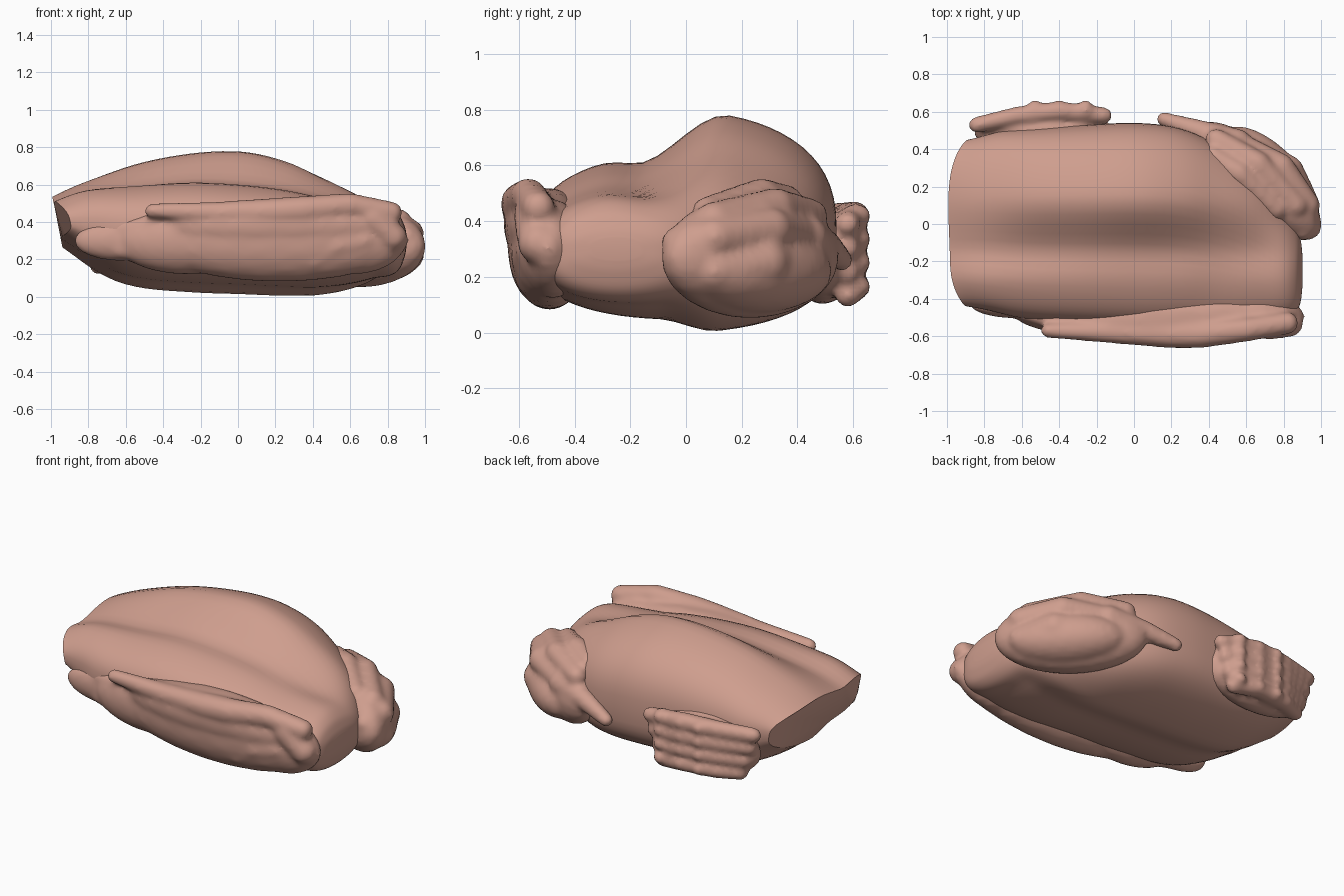
import bpy, bmesh, math
from mathutils import Vector, Matrix

cube = bpy.data.objects.get("Cube")
if cube:
    bpy.data.objects.remove(cube, do_unlink=True)

clay = bpy.data.materials.new("clay_pink")
clay.use_nodes = True
color = (0.62, 0.34, 0.27, 1)
clay.diffuse_color = color
clay.node_tree.nodes["Principled BSDF"].inputs["Base Color"].default_value = color


def finish(name, bm):
    mesh = bpy.data.meshes.new(name)
    bm.to_mesh(mesh)
    bm.free()
    mesh.materials.append(clay)
    obj = bpy.data.objects.new(name, mesh)
    bpy.context.collection.objects.link(obj)
    return obj


def smooth(a, b, t):
    t = max(0, min(1, (t - a) / (b - a)))
    return t * t * (3 - 2 * t)


def catmull(a, b, c, d, t):
    return [0.5 * (2 * q + (r - p) * t + (2 * p - 5 * q + 4 * r - s) * t * t
                   + (3 * q - p - 3 * r + s) * t ** 3) for p, q, r, s in zip(a, b, c, d)]


# Body sections: x, y min, y max, bottom, widest height, front ridge, groove, back ridge
sections = [
    (-.97, -.44, .45, .26, .40, .54, .50, .54),
    (-.80, -.47, .49, .14, .38, .61, .55, .62),
    (-.55, -.51, .51, .05, .36, .63, .58, .72),
    (-.25, -.53, .53, .02, .36, .645, .61, .78),
    (.02, -.54, .54, .01, .35, .63, .60, .79),
    (.25, -.54, .51, .00, .33, .60, .57, .74),
    (.45, -.54, .42, .00, .31, .55, .53, .66),
    (.65, -.53, .27, .03, .29, .52, .49, .58),
    (.79, -.51, .10, .08, .29, .49, .47, .50),
    (.86, -.48, .00, .14, .29, .44, .43, .43),
    (.89, -.42, -.08, .21, .30, .38, .38, .38),
    (.90, -.34, -.16, .26, .30, .34, .34, .34),
]


def body_ring(bm, section, count=64):
    x, y0, y1, low, mid, front, groove, back = section
    ring = []
    for i in range(count):
        a = math.tau * i / count
        y = (y0 + y1) / 2 + (y1 - y0) / 2 * math.cos(a)
        s = math.sin(a)
        if s >= 0:
            top = front + (groove - front) * smooth(-.32, -.12, y)
            top += (back - groove) * smooth(-.19, .16, y)
            z = mid + (top - mid) * s ** .75
        else:
            # The underside sits a little higher beneath the front lobe
            lift = .05 * (1 - smooth(-.1, .12, y)) * smooth(.9, .7, x)
            z = mid - (mid - low - lift) * (-s) ** .62
        # Slanted, slightly bowed cut at the open end
        end = smooth(.6, .97, -x)
        px = x + end * (.07 * (y / .44) ** 4 - .2 * (z - .42))
        ring.append(bm.verts.new((px, y, z)))
    return ring


bm = bmesh.new()
rings = []
for i in range(len(sections) - 1):
    quad = [sections[max(0, min(len(sections) - 1, i + k))] for k in (-1, 0, 1, 2)]
    rings += [body_ring(bm, catmull(*quad, j / 5)) for j in range(5)]
rings.append(body_ring(bm, sections[-1]))
for a, b in zip(rings, rings[1:]):
    for i in range(len(a)):
        j = (i + 1) % len(a)
        bm.faces.new((a[i], a[j], b[j], b[i]))
bm.faces.new(rings[0])
bm.faces.new(rings[-1])
bmesh.ops.recalc_face_normals(bm, faces=bm.faces)
body = finish("body", bm)
body.select_set(True)
bpy.context.view_layer.objects.active = body
bpy.ops.object.shade_smooth_by_angle(angle=math.radians(50))


# Soft appendages: overlapping ellipsoids and tapered limbs fused together
def blob(bm, center, radii, turn=0):
    m = Matrix.Translation(center) @ Matrix.Rotation(math.radians(turn), 4, "Z")
    m = m @ Matrix.Diagonal((*radii, 1))
    bmesh.ops.create_icosphere(bm, subdivisions=3, radius=1, matrix=m)


def limb(bm, *stops):
    for stop in stops:
        blob(bm, stop[:3], (stop[3],) * 3)
    for p, q in zip(stops, stops[1:]):
        a, b = Vector(p[:3]), Vector(q[:3])
        turn = (b - a).to_track_quat("Z", "Y").to_matrix().to_4x4()
        bmesh.ops.create_cone(bm, cap_ends=True, segments=16, radius1=p[3], radius2=q[3],
                              depth=(b - a).length,
                              matrix=Matrix.Translation((a + b) / 2) @ turn)


def fuse(name, bm):
    obj = finish(name, bm)
    remesh = obj.modifiers.new("fuse", "REMESH")
    remesh.mode = "VOXEL"
    remesh.voxel_size = .016
    remesh.use_smooth_shade = True
    soft = obj.modifiers.new("soften", "SMOOTH")
    soft.factor = .5
    soft.iterations = 8


# Long folded limb along the front, with knuckles under its tip
bm = bmesh.new()
blob(bm, (.22, -.49, .30), (.70, .15, .22))
blob(bm, (.20, -.52, .38), (.62, .135, .14))
blob(bm, (-.28, -.46, .30), (.38, .13, .18))
blob(bm, (.62, -.48, .30), (.28, .12, .18))
limb(bm, (-.46, -.57, .46, .04), (-.1, -.58, .45, .06),
     (.2, -.59, .455, .075), (.35, -.59, .465, .075), (.6, -.565, .49, .065), (.82, -.53, .45, .06))
limb(bm, (.72, -.54, .42, .08), (.83, -.53, .32, .075))
limb(bm, (.40, -.57, .18, .04), (.52, -.57, .27, .06), (.68, -.55, .30, .06))
blob(bm, (-.62, -.43, .30), (.26, .075, .11))
limb(bm, (-.82, -.40, .29, .04), (-.62, -.46, .25, .05), (-.46, -.49, .25, .06))
limb(bm, (-.72, -.44, .36, .03), (-.46, -.50, .38, .06))
fuse("front_limb", bm)

# Large hand wrapped around the left back corner
bm = bmesh.new()
blob(bm, (.66, .23, .27), (.44, .17, .22), -42)
blob(bm, (.72, .26, .22), (.34, .16, .15), -45)
limb(bm, (.42, .36, .47, .06), (.56, .27, .49, .065), (.76, .08, .43, .06))
limb(bm, (.44, .45, .42, .06), (.66, .32, .45, .07), (.86, .10, .40, .07))
limb(bm, (.50, .46, .34, .06), (.78, .30, .37, .08), (.92, .10, .34, .075), (.90, -.03, .32, .06))
limb(bm, (.55, .44, .25, .07), (.82, .28, .25, .09), (.92, .10, .22, .075))
limb(bm, (.16, .56, .26, .04), (.34, .50, .31, .06), (.55, .43, .34, .08))
fuse("left_hand", bm)

# Smaller hand with four fingers pressed on the back
bm = bmesh.new()
blob(bm, (-.48, .49, .28), (.38, .12, .18))
for i in range(4):
    z = .42 - .085 * i
    shift = .03 * i
    limb(bm, (-.84 + shift, .53, z, .045), (-.62, .58, z, .05),
         (-.40, .605, z, .053), (-.16 - shift, .58, z - .03, .045))
    for x in (-.53, -.40, -.26):
        blob(bm, (x, .61, z), (.045, .055, .045))
fuse("back_hand", bm)
